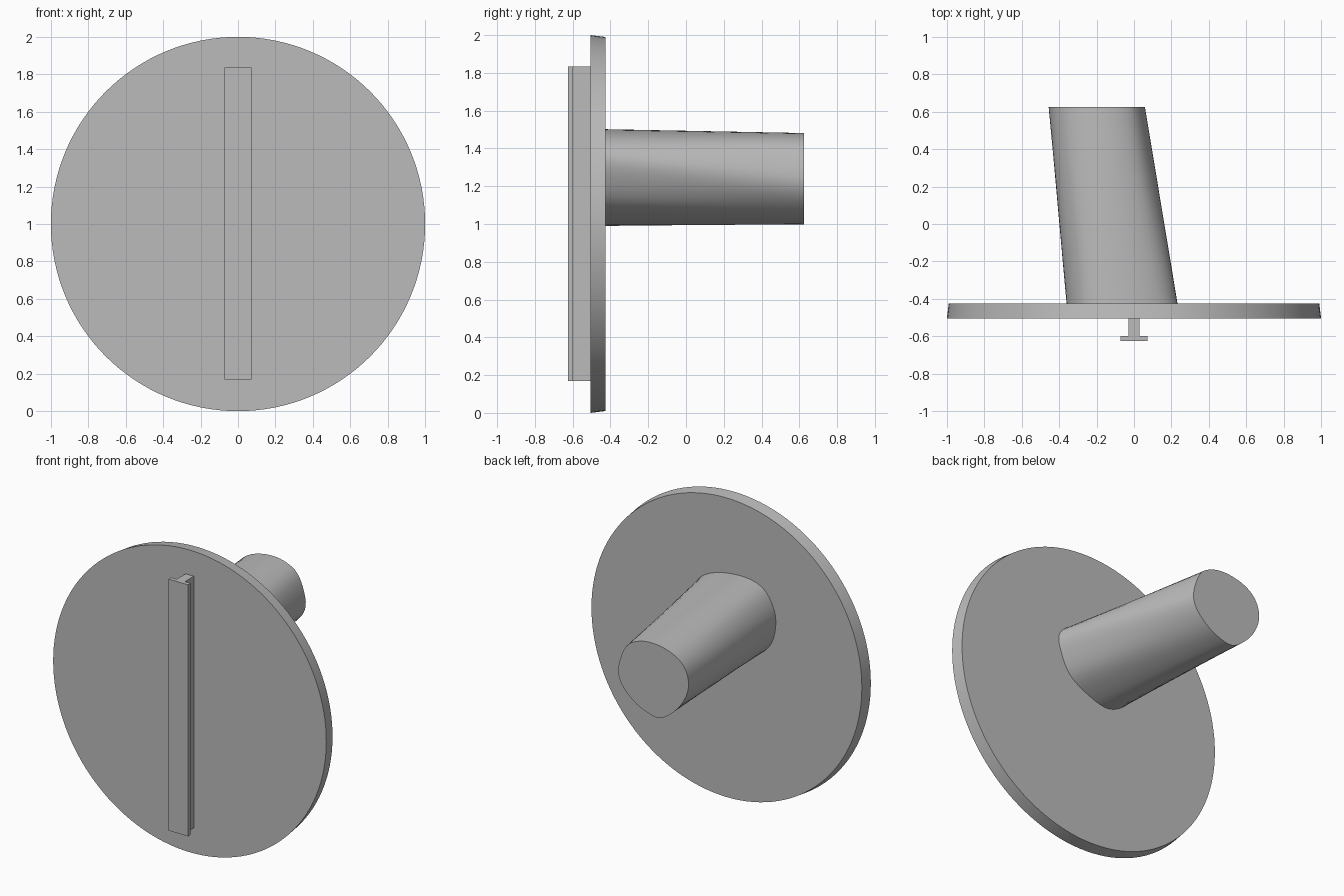
import bpy, bmesh, math
from mathutils import Vector

cube = bpy.data.objects.get("Cube")
if cube:
    bpy.data.objects.remove(cube)

grey = bpy.data.materials.new("plain grey")
grey.use_nodes = True
grey.diffuse_color = (0.5, 0.5, 0.5, 1)
grey.node_tree.nodes["Principled BSDF"].inputs["Base Color"].default_value = (0.5, 0.5, 0.5, 1)


def loft(name, rings, smooth=True):
    """Skin matching closed rings of points and cap both ends."""
    bm = bmesh.new()
    loops = [[bm.verts.new(p) for p in ring] for ring in rings]
    n = len(loops[0])
    for a, b in zip(loops, loops[1:]):
        for i in range(n):
            j = (i + 1) % n
            bm.faces.new((a[i], a[j], b[j], b[i]))
    bm.faces.new(loops[0])
    bm.faces.new(loops[-1])
    bmesh.ops.recalc_face_normals(bm, faces=bm.faces)
    mesh = bpy.data.meshes.new(name)
    bm.to_mesh(mesh)
    bm.free()
    mesh.materials.append(grey)
    obj = bpy.data.objects.new(name, mesh)
    bpy.context.collection.objects.link(obj)
    if smooth:
        bpy.ops.object.select_all(action='DESELECT')
        obj.select_set(True)
        bpy.context.view_layer.objects.active = obj
        bpy.ops.object.shade_smooth_by_angle(angle=math.radians(35))
    return obj


def circle(radius, y, n=128):
    return [(radius * math.cos(math.tau * i / n), y, 1 + radius * math.sin(math.tau * i / n))
            for i in range(n)]


def rounded(points, y, steps=4):
    """Closed smooth curve through the (x, height) points, in the plane at y."""
    p = [Vector(q) for q in points]
    n, out = len(p), []
    for i in range(n):
        a, b, c, d = (p[(i + k) % n] for k in (-1, 0, 1, 2))
        for s in range(steps):
            t = s / steps
            q = 0.5 * (2 * b + (c - a) * t + (2 * a - 5 * b + 4 * c - d) * t**2
                       + (3 * b - a - 3 * c + d) * t**3)
            out.append(Vector((q.x, y, 1 + q.y)))
    return out


# Round plate, slightly narrower at the back
loft("round_plate", [circle(1, -0.505), circle(0.99, -0.425)])

# Leaning stem behind the plate
base = rounded([(.23, .36), (.215, .25), (.15, .12), (.03, .04), (-.13, -.01), (-.25, .03),
                (-.33, .12), (-.36, .25), (-.34, .36), (-.27, .46), (-.15, .5), (.02, .49),
                (.16, .44)], -0.43)
end = rounded([(.055, .27), (.045, .17), (-.03, .08), (-.13, .02), (-.25, 0), (-.37, .09),
               (-.44, .2), (-.455, .3), (-.42, .39), (-.34, .45), (-.22, .48), (-.1, .47),
               (0, .41)], 0.625)
rings = [[a.lerp(b, t / 4) for a, b in zip(base, end)] for t in range(5)]
loft("leaning_stem", rings)

# T-shaped rail on the front
half = [(0.03, -0.505), (0.03, -0.598), (0.072, -0.598), (0.072, -0.625)]
profile = half + [(-x, y) for x, y in reversed(half)]
loft("front_rail", [[(x, y, z) for x, y in profile] for z in (0.17, 1.835)], smooth=False)
